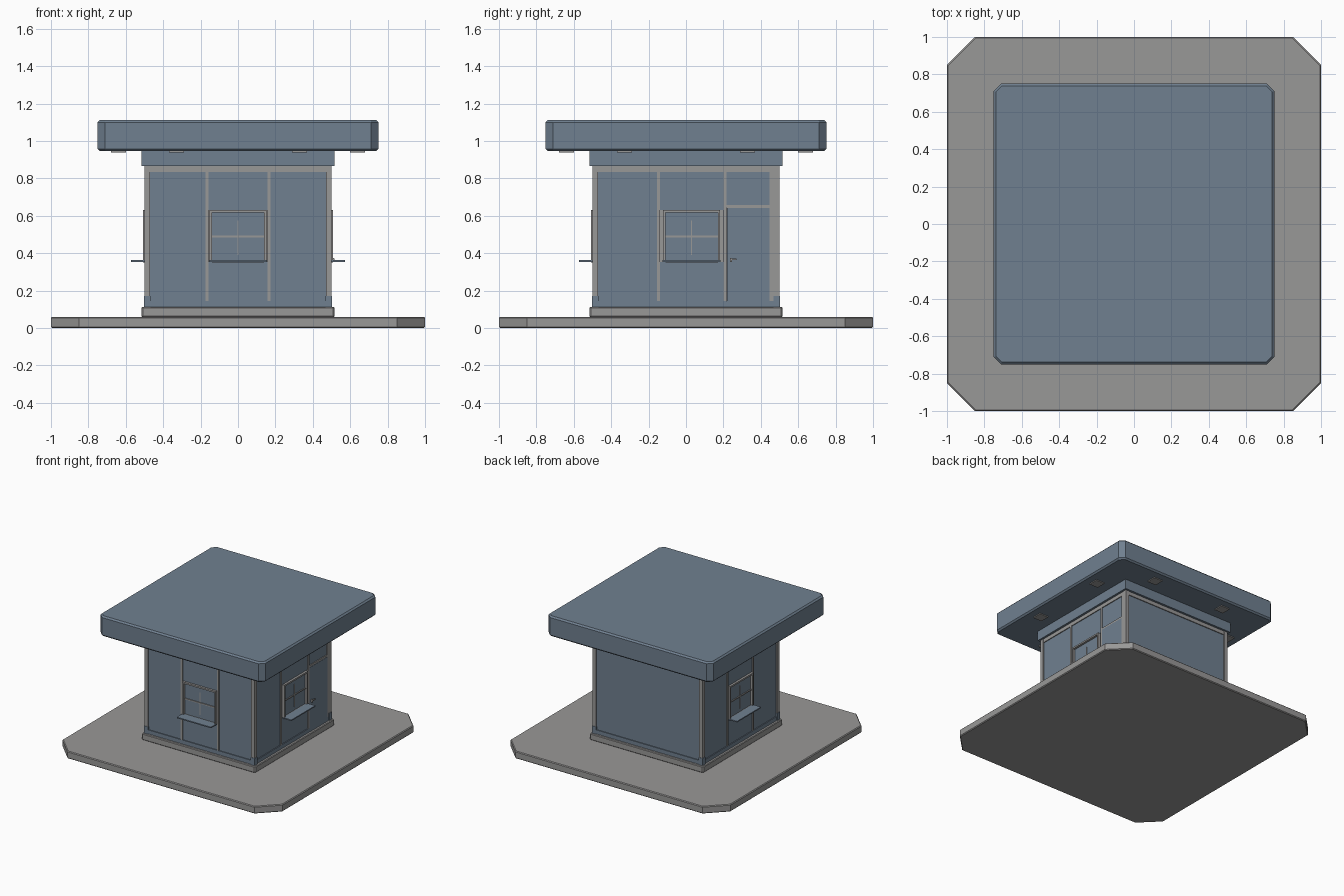
import bpy, bmesh
from math import radians
from mathutils import Matrix

cube = bpy.data.objects.get("Cube")
if cube:
    bpy.data.objects.remove(cube, do_unlink=True)


def material(name, colour):
    m = bpy.data.materials.new(name)
    m.use_nodes = True
    m.diffuse_color = (*colour, 1)
    m.node_tree.nodes["Principled BSDF"].inputs["Base Color"].default_value = (*colour, 1)
    return m


BLUE = material("slate blue", (0.162, 0.216, 0.279))
GREY = material("concrete grey", (0.318, 0.314, 0.31))


def finish(name, bm, mat, turn=0):
    bmesh.ops.recalc_face_normals(bm, faces=bm.faces)
    mesh = bpy.data.meshes.new(name)
    bm.to_mesh(mesh)
    bm.free()
    mesh.materials.append(mat)
    ob = bpy.data.objects.new(name, mesh)
    ob.rotation_euler.z = radians(turn)
    bpy.context.collection.objects.link(ob)
    return ob


def box(name, mat, x, y, z, turn=0):
    """Box from (low, high) ranges, turned about the centre of the building."""
    bm = bmesh.new()
    bmesh.ops.create_cube(bm, size=1)
    bm.transform(Matrix.Translation([sum(r) / 2 for r in (x, y, z)])
                 @ Matrix.Diagonal([r[1] - r[0] for r in (x, y, z)] + [1]))
    return finish(name, bm, mat, turn)


def slab(name, mat, half, cut, z, edge):
    """Square slab with cut corners and a fine bevel on its rims."""
    bm = bmesh.new()
    inner = half - cut
    ring = []
    for sx, sy in ((1, 1), (-1, 1), (-1, -1), (1, -1)):
        pair = [(sx * half, sy * inner), (sx * inner, sy * half)]
        ring += pair if sx * sy > 0 else pair[::-1]
    base = bm.faces.new([bm.verts.new((x, y, z[0])) for x, y in ring])
    up = bmesh.ops.extrude_face_region(bm, geom=[base])["geom"]
    bmesh.ops.translate(bm, vec=(0, 0, z[1] - z[0]),
                        verts=[v for v in up if isinstance(v, bmesh.types.BMVert)])
    rims = [e for e in bm.edges if abs(e.verts[0].co.z - e.verts[1].co.z) < 0.001]
    bmesh.ops.bevel(bm, geom=rims, offset=edge, segments=1, affect='EDGES')
    return finish(name, bm, mat)


def square(name, mat, half, z):
    return box(name, mat, (-half, half), (-half, half), z)


# Depths of the wall layers, measured from the centre
CORE, PANEL, FRAME, CASING = 0.484, 0.49, 0.497, 0.508
LOW, HIGH = 0.145, 0.835

# Paving, plinth, body and roof
slab("paving", GREY, 1, 0.15, (0, 0.06), 0.006)
slab("plinth", GREY, 0.517, 0.01, (0.06, 0.112), 0.005)
square("wall_core", GREY, CORE, (0.11, 0.9))
square("roof_band", BLUE, 0.515, (0.865, 0.95))
slab("roof", BLUE, 0.75, 0.038, (0.945, 1.112), 0.012)


def panel(name, turn, u, z):
    box(name, BLUE, u, (-PANEL, -CORE + 0.01), z, turn)


def bar(name, turn, u, z, depth=FRAME, mat=GREY):
    box(name, mat, u, (-depth, -CORE + 0.01), z, turn)


def window(side, turn, c):
    """Cased sash window with glazing bars and a counter shelf."""
    w, t, z0, z1 = 0.14, 0.013, 0.362, 0.617
    for s in (-1, 1):
        bar(side + "_window_jamb", turn, sorted((c + s * w, c + s * (w + t))), (z0, z1 + t), CASING)
    bar(side + "_window_head", turn, (c - w, c + w), (z1, z1 + t), CASING)
    bar(side + "_window_sill", turn, (c - w, c + w), (z0 - t, z0), CASING)
    panel(side + "_window_pane", turn, (c - w, c + w), (z0, z1))
    bar(side + "_window_sash_bar", turn, (c - w, c + w), (0.485, 0.494))
    bar(side + "_window_glazing_bar", turn, (c - 0.003, c + 0.003), (0.39, 0.575), 0.493)
    box(side + "_counter_shelf", BLUE, (c - 0.155, c + 0.155), (-0.573, -FRAME),
        (0.354, 0.363), turn)


def bay(side, turn, a, b):
    """Window bay between two mullions centred at a and b."""
    for m in (a, b):
        bar(side + "_mullion", turn, (m - 0.008, m + 0.008), (LOW, HIGH))
    panel(side + "_lower_panel", turn, (a, b), (LOW, 0.352))
    panel(side + "_upper_panel", turn, (a, b), (0.63, HIGH))
    window(side, turn, (a + b) / 2)


# Parts shared by all four walls
for side, turn in (("front", 0), ("right", 90), ("back", 180), ("left", -90)):
    box(side + "_corner_post", GREY, (0.47, 0.5), (-0.5, -0.47), (0.11, 0.87), turn)
    box(side + "_corner_foot", BLUE, (0.468, 0.503), (-0.503, -0.468), (0.11, 0.172), turn)
    bar(side + "_top_rail", turn, (-0.47, 0.47), (HIGH, 0.87))
    bar(side + "_skirting", turn, (-0.47, 0.47), (0.11, LOW), mat=BLUE)
    for s in (-1, 1):
        # Recessed lights under the eaves
        box(side + "_eave_light", GREY, (s * 0.33 - 0.04, s * 0.33 + 0.04), (-0.68, -0.6),
            (0.938, 0.95), turn)

# Front and left walls: a window bay between two tall panels
for side, turn in (("front", 0), ("left", -90)):
    bay(side, turn, -0.165, 0.165)
    for s in (-1, 1):
        panel(side + "_tall_panel", turn, sorted((s * 0.17, s * 0.47)), (LOW, HIGH))

# Back wall: one wide panel
panel("back_panel", 180, (-0.47, 0.47), (LOW, HIGH))

# Right wall: tall panel, window bay, door and transom
bay("right", 90, -0.148, 0.208)
panel("right_tall_panel", 90, (-0.47, -0.15), (LOW, HIGH))
panel("transom_panel", 90, (0.21, 0.447), (0.658, HIGH))
bar("door_head", 90, (0.21, 0.47), (0.642, 0.658))
bar("door_jamb", 90, (0.447, 0.47), (0.145, HIGH))
bar("door", 90, (0.218, 0.447), (0.113, 0.642), 0.499, BLUE)
box("door_handle_stem", GREY, (0.235, 0.245), (-0.512, -0.49), (0.352, 0.374), 90)
box("door_handle_lever", GREY, (0.235, 0.27), (-0.517, -0.508), (0.364, 0.372), 90)
